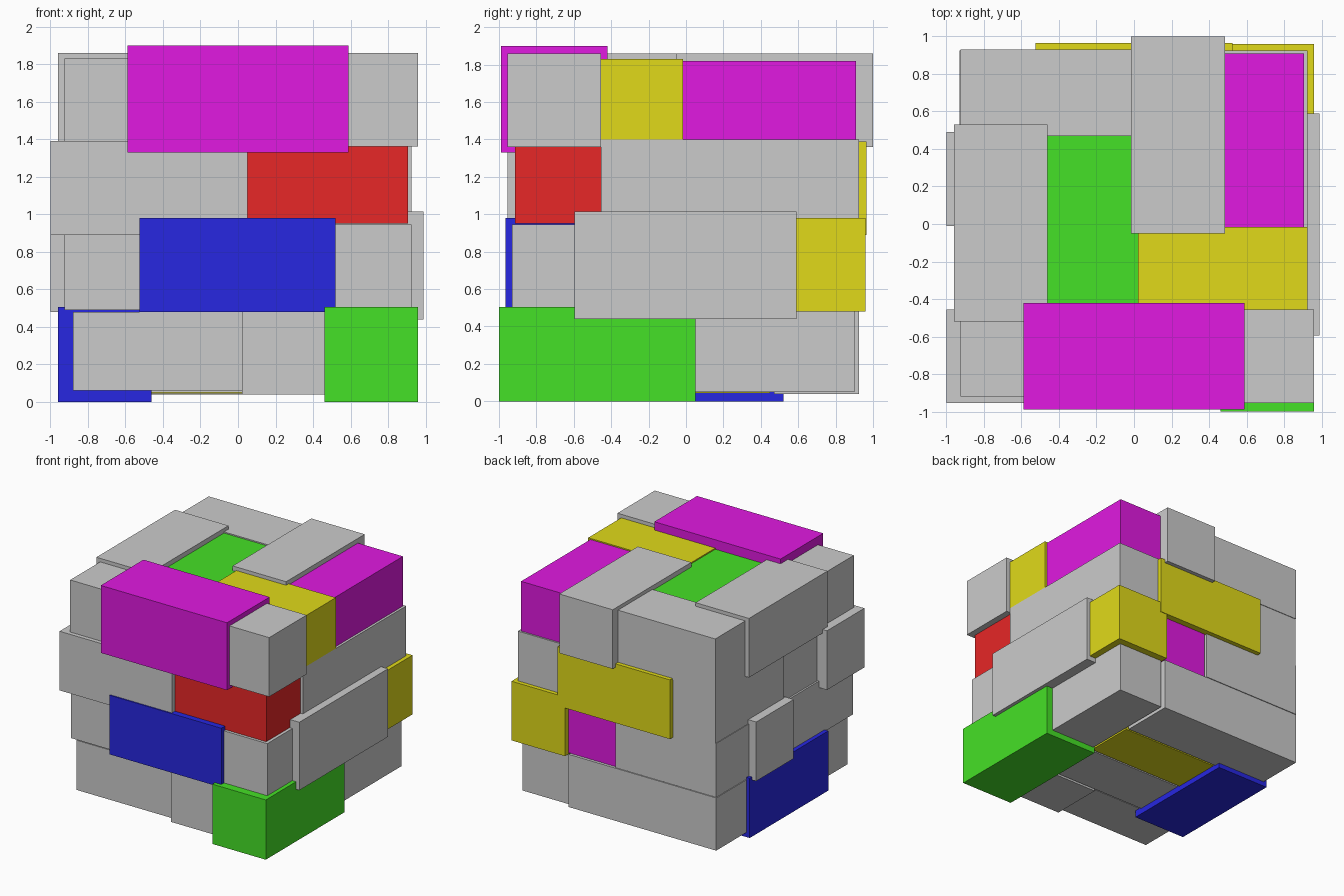
import bpy

COLOURS = {
    "red": (0.8, 0.02, 0.02, 1), "green": (0.06, 0.75, 0.02, 1),
    "blue": (0.02, 0.02, 0.75, 1), "yellow": (0.75, 0.7, 0.01, 1),
    "magenta": (0.75, 0.01, 0.75, 1),
}
MATS = {}
for key, rgba in COLOURS.items():
    MATS[key] = bpy.data.materials.new(key)
    MATS[key].diffuse_color = rgba


def block(name, x, y, z, colour=None):
    """Box between the given (low, high) bounds on each axis."""
    bpy.ops.mesh.primitive_cube_add(size=1, location=[(a + b) / 2 for a, b in (x, y, z)])
    ob = bpy.context.object
    ob.name = name
    for v in ob.data.vertices:
        for i, (a, b) in enumerate((x, y, z)):
            v.co[i] *= b - a
    if colour:
        ob.data.materials.append(MATS[colour])


# bottom layer
Z = (0.045, 0.47)
block("bottom_right_green", (0.46, 0.96), (-1.0, 0.05), (0, 0.505), "green")
block("bottom_left_blue", (-0.96, -0.46), (-0.53, 0.52), (0, 0.505), "blue")
block("bottom_middle_yellow", (-0.46, 0.46), (0.02, 0.45), Z, "yellow")
block("bottom_front_left", (-0.88, 0.02), (-0.90, -0.48), (0.06, 0.48))
block("bottom_front_middle", (0.02, 0.46), (-0.925, -0.47), (0.04, 0.48))
block("bottom_middle", (-0.46, 0.46), (-0.46, 0.0), (0.05, 0.47))
block("bottom_back_long", (-0.93, 0.45), (0.47, 0.925), (0.04, 0.485))
block("bottom_back_right", (0.47, 0.90), (0.01, 0.90), (0.05, 0.48))

# second layer
Z = (0.49, 0.945)
block("second_front_blue", (-0.525, 0.52), (-0.965, -0.46), (0.48, 0.98), "blue")
block("second_right_large", (0.42, 0.99), (-0.595, 0.59), (0.44, 1.015))
block("second_back_right_yellow", (0.46, 0.96), (0.46, 0.96), (0.48, 0.98), "yellow")
block("second_back_magenta", (0.02, 0.46), (0.02, 0.91), Z, "magenta")
block("second_back_left", (-0.93, 0.01), (0.47, 0.925), Z)
block("second_left_cube", (-1.0, -0.5), (-0.01, 0.49), (0.48, 0.98))
block("second_front_left", (-0.925, -0.47), (-0.91, 0.0), Z)
block("second_front_right", (0.47, 0.925), (-0.93, -0.47), Z)
block("second_core", (-0.46, 0.42), (-0.46, 0.01), Z)

# third layer
Z = (0.94, 1.395)
block("third_front_left", (-1.0, 0.05), (-0.955, -0.455), (0.89, 1.39))
block("third_front_red", (0.02, 0.905), (-0.915, -0.455), (0.95, 1.36), "red")
block("third_right_long", (0.47, 0.925), (-0.455, 0.925), (0.95, 1.40))
block("third_back_yellow", (-0.525, 0.525), (0.46, 0.965), (0.89, 1.39), "yellow")
block("third_left_back", (-0.925, -0.47), (0.01, 0.925), Z)
block("third_left_middle", (-0.91, -0.01), (-0.45, 0.0), Z)
block("third_core", (0.0, 0.46), (-0.45, 0.45), Z)

# top layer
Z = (1.375, 1.83)
block("top_front_magenta", (-0.59, 0.59), (-0.99, -0.42), (1.33, 1.90), "magenta")
block("top_front_left", (-0.925, -0.47), (-0.92, -0.46), Z)
block("top_front_right", (0.46, 0.96), (-0.955, -0.455), (1.36, 1.86))
block("top_left", (-0.96, -0.46), (-0.52, 0.53), (1.36, 1.86))
block("top_back_left", (-0.925, -0.01), (0.47, 0.93), Z)
block("top_back_middle", (-0.015, 0.485), (-0.05, 1.0), (1.36, 1.86))
block("top_middle_green", (-0.46, 0.02), (-0.45, 0.50), (1.39, 1.82), "green")
block("top_right_yellow", (0.02, 0.925), (-0.455, -0.015), (1.39, 1.83), "yellow")
block("top_right_magenta", (0.485, 0.905), (-0.015, 0.91), (1.40, 1.82), "magenta")
